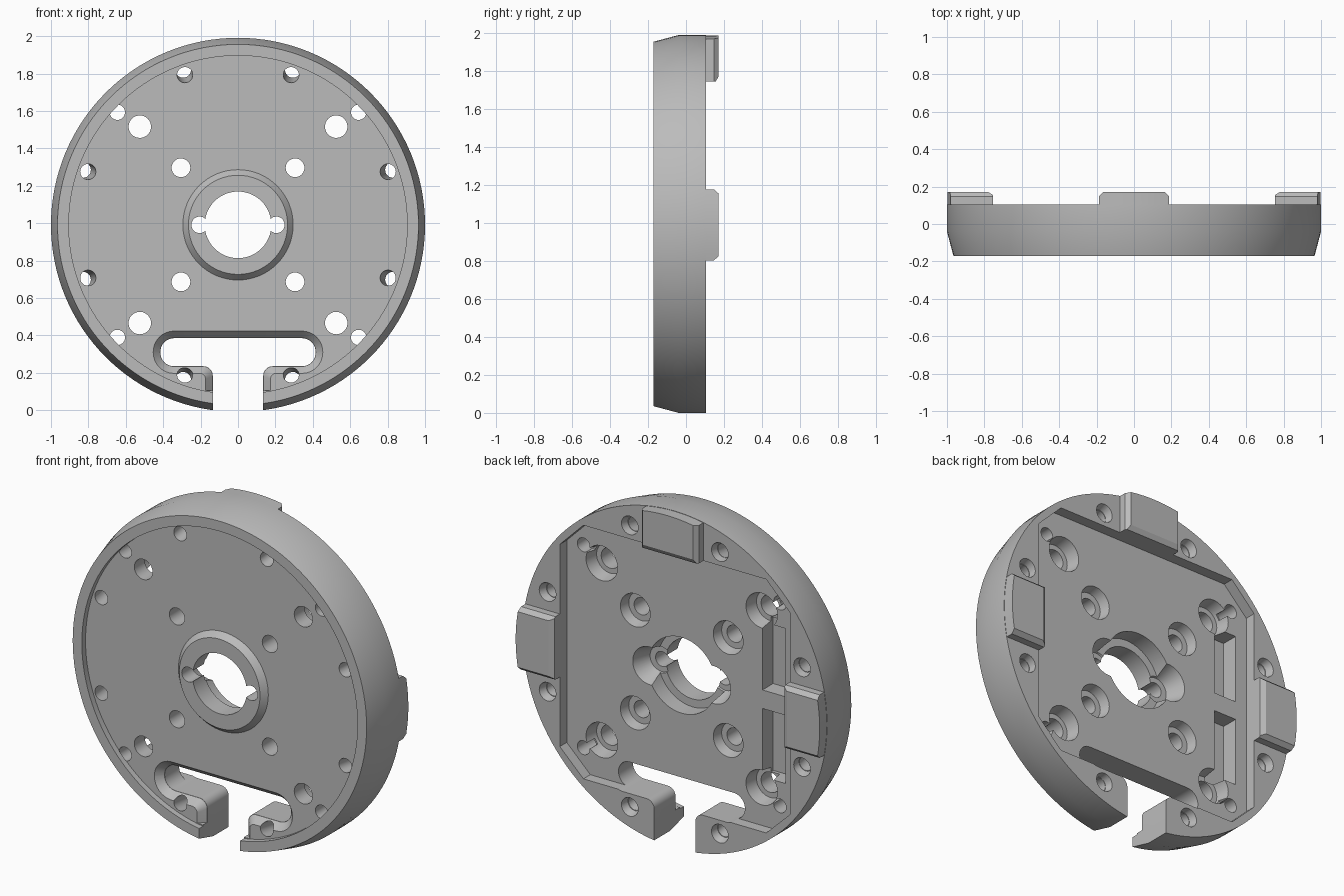
import bpy, bmesh, math
from mathutils import Vector

cube = bpy.data.objects.get("Cube")
if cube:
    bpy.data.objects.remove(cube, do_unlink=True)

CZ = 0.991                                   # height of the disc axis
FRONT, RECESS, FLOOR, BACK, TAB = -0.172, -0.137, 0.04, 0.105, 0.172

grey = bpy.data.materials.new("plain grey")
grey.use_nodes = True
grey.diffuse_color = (0.5, 0.5, 0.5, 1)
grey.node_tree.nodes["Principled BSDF"].inputs["Base Color"].default_value = (0.5, 0.5, 0.5, 1)


def circle(r, x=0, z=0, n=40):
    return [(x + r * math.cos(math.tau * i / n), z + r * math.sin(math.tau * i / n)) for i in range(n)]


def rect(x0, x1, z0, z1):
    return [(x0, z0), (x1, z0), (x1, z1), (x0, z1)]


def rounded(corners, n=8):
    """Outline from (x, z, radius) right-angled corners."""
    out = []
    for i, (x, z, r) in enumerate(corners):
        p = Vector((x, z))
        a = (Vector(corners[i - 1][:2]) - p).normalized() * r
        b = (Vector(corners[(i + 1) % len(corners)][:2]) - p).normalized() * r
        if r == 0:
            out.append((x, z))
            continue
        for k in range(n + 1):
            t = math.pi / 2 * k / n
            q = p + a + b - b * math.cos(t) - a * math.sin(t)
            out.append(tuple(q))
    return out


def loft(name, *sections):
    """Solid through (y, outline) sections with equal point counts."""
    bm = bmesh.new()
    rings = [[bm.verts.new((x, y, z + CZ)) for x, z in pts] for y, pts in sections]
    n = len(rings[0])
    for a, b in zip(rings, rings[1:]):
        for i in range(n):
            j = (i + 1) % n
            bm.faces.new((a[i], a[j], b[j], b[i]))
    bm.faces.new(rings[0])
    bm.faces.new(rings[-1])
    bmesh.ops.recalc_face_normals(bm, faces=bm.faces)
    mesh = bpy.data.meshes.new(name)
    bm.to_mesh(mesh)
    bm.free()
    mesh.materials.append(grey)
    ob = bpy.data.objects.new(name, mesh)
    bpy.context.collection.objects.link(ob)
    return ob


def combine(tool, operation="DIFFERENCE"):
    mod = plate.modifiers.new("combine", "BOOLEAN")
    mod.operation, mod.solver, mod.object = operation, "EXACT", tool
    bpy.context.view_layer.objects.active = plate
    bpy.ops.object.modifier_apply(modifier=mod.name)
    bpy.data.objects.remove(tool, do_unlink=True)


def cut(*sections):
    combine(loft("cutter", *sections))


# Disc with a tapered front edge
plate = loft("mounting_plate", (FRONT, circle(0.965, n=128)), (-0.04, circle(1, n=128)),
             (BACK, circle(1, n=128)))

# Shallow front recess and the raised hub in it
cut((-0.3, circle(0.905, n=128)), (RECESS, circle(0.905, n=128)))
combine(loft("hub", (FRONT, circle(0.265, n=64)), (RECESS, circle(0.295, n=64)),
             (-0.1, circle(0.295, n=64))), "UNION")


# Three tabs on the back
def tab_outline(inner, half, turn):
    a = math.asin(half / 0.998)
    pts = [(inner, half), (inner, -half)]
    pts += [(0.998 * math.cos(a * k / 5), 0.998 * math.sin(a * k / 5)) for k in range(-5, 6)]
    c, s = math.cos(turn), math.sin(turn)
    return [(c * u - s * v, s * u + c * v) for u, v in pts]


for quarter in range(3):
    turn = quarter * math.pi / 2
    wide, narrow = tab_outline(0.74, 0.187, turn), tab_outline(0.782, 0.165, turn)
    combine(loft("tab", (0.07, wide), (0.147, wide), (TAB, narrow)), "UNION")

# Back pocket with clipped corners
w, c = 0.755, 0.6
pocket = [(w, -c), (w, c), (c, w), (-c, w), (-w, c), (-w, -c), (-c, -0.75), (c, -0.75)]
cut((FLOOR, pocket), (0.3, pocket))

# Two deeper side pockets
for z0, z1 in ((0.055, 0.46), (-0.46, -0.055)):
    box = rect(-0.68, -0.53, z0, z1)
    cut((-0.06, box), (FLOOR + 0.02, box))


# Cable slot open at the bottom, bevelled on the front
def slot(d, bottom, reflex):
    x, n, top, low, r = 0.415 + d, 0.135 + d, -0.606 + d, -0.756 - d, 0.073 + d
    return rounded([(-x, top, r), (x, top, r), (x, low, r), (n, low, reflex), (n, bottom, 0),
                    (-n, bottom, 0), (-n, low, reflex), (-x, low, r)])


cut((-0.3, slot(0, -1.2, 0.05)), (0.3, slot(0, -1.2, 0.05)))
cut((RECESS - 0.002, slot(0.04, -0.887, 0.03)), (-0.095, slot(0.001, -0.887, 0.05)))

# Central bore, stepped on the back
cut((-0.3, circle(0.178, n=64)), (0.3, circle(0.178, n=64)))
cut((-0.06, circle(0.225, n=64)), (0.3, circle(0.225, n=64)))

for sx in (-1, 1):
    # Side lobes of the bore
    cut((-0.3, circle(0.044, sx * 0.205)), (0.1, circle(0.044, sx * 0.205)))
    cut((-0.07, circle(0.075, sx * 0.21)), (FLOOR + 0.01, circle(0.115, sx * 0.21)))
    for sz in (-1, 1):
        # Inner and outer counterbored screw holes
        for at, r, bore, depth in ((0.305, 0.05, 0.1, 0.06), (0.525, 0.06, 0.105, 0.08)):
            x, z = sx * at, sz * at
            cut((-0.3, circle(r, x, z)), (0.2, circle(r, x, z)))
            cut((FLOOR - depth, circle(bore - 0.015, x, z)), (FLOOR + 0.01, circle(bore, x, z)))
        # Corner pin hole with a narrow link to its neighbour
        x, z = sx * 0.645, sz * 0.602
        cut((RECESS - 0.002, circle(0.041, x, z)), (0.2, circle(0.041, x, z)))
        d = Vector((sx * 0.12, sz * 0.077))
        e = Vector((-d.y, d.x)).normalized() * 0.018
        p, q = Vector((x, z)), Vector((x, z)) - d
        link = [tuple(v) for v in (p + e, p - e, q - e, q + e)]
        cut((FLOOR - 0.06, link), (FLOOR + 0.03, link))

# Eight rim holes leaning outward toward the back
for quarter in range(4):
    for lean in (-1, 1):
        t = quarter * math.pi / 2 + lean * math.radians(19.5)

        def ring_hole(radius, r):
            return circle(r, radius * math.cos(t), radius * math.sin(t), 24)

        cut((RECESS - 0.002, ring_hole(0.85, 0.042)), (0.12, ring_hole(0.888, 0.042)))
        cut((0.06, ring_hole(0.88, 0.045)), (0.11, ring_hole(0.887, 0.056)))

# Smooth round walls, crisp edges
bpy.ops.object.select_all(action="DESELECT")
plate.select_set(True)
bpy.context.view_layer.objects.active = plate
bpy.ops.object.shade_smooth_by_angle(angle=math.radians(20))
